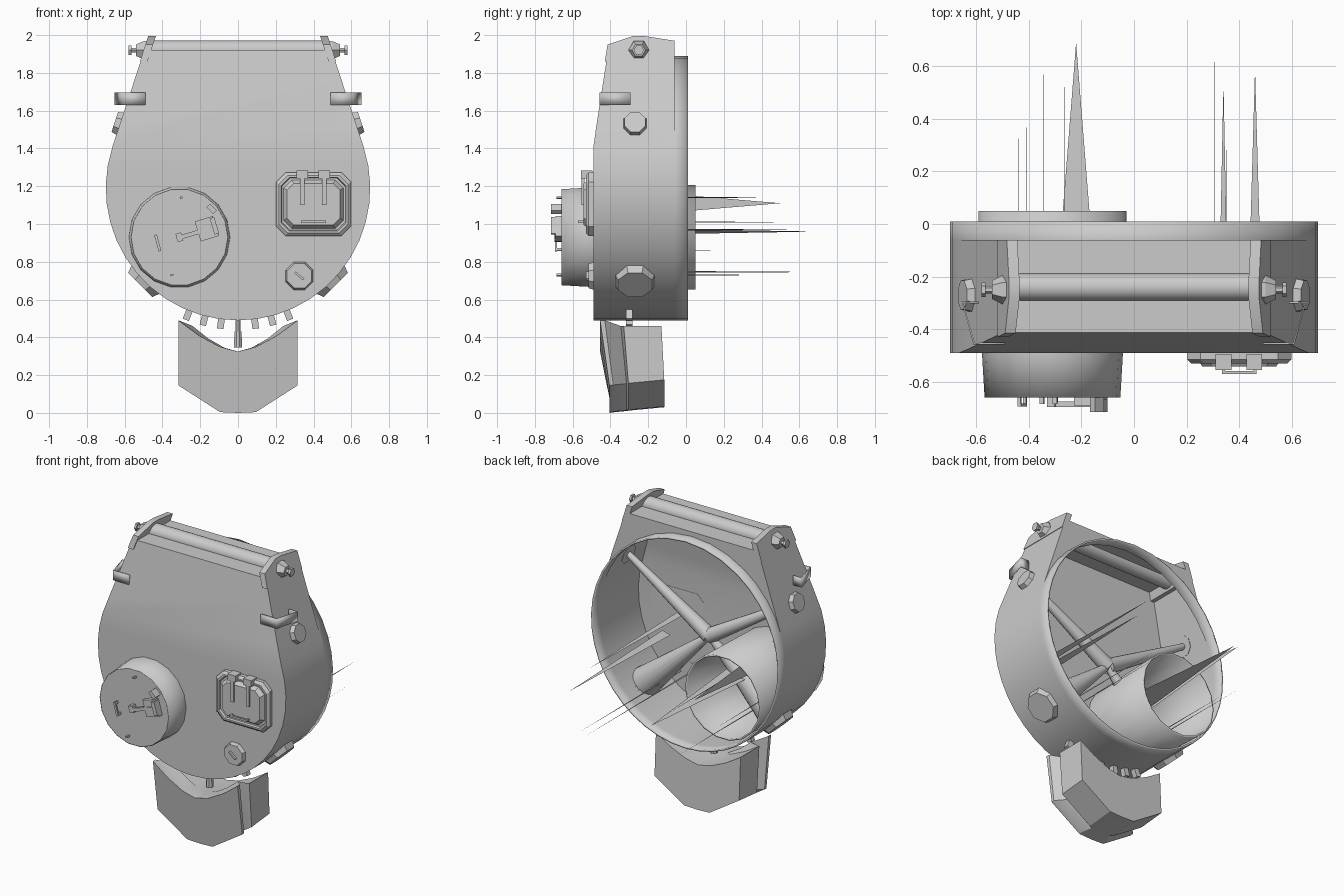
import bpy, bmesh
from math import sin, cos, radians, pi, sqrt, atan2
from mathutils import Vector, Matrix

cube = bpy.data.objects.get("Cube")
if cube:
    bpy.data.objects.remove(cube, do_unlink=True)

parts = []


def finish(name, bm, fix=True):
    if fix:
        bmesh.ops.recalc_face_normals(bm, faces=bm.faces)
    me = bpy.data.meshes.new(name)
    bm.to_mesh(me)
    bm.free()
    ob = bpy.data.objects.new(name, me)
    bpy.context.collection.objects.link(ob)
    parts.append(ob)
    return ob


def loft(name, loops, caps=True):
    """Skin a row of matching closed loops."""
    bm = bmesh.new()
    rows = [[bm.verts.new(p) for p in loop] for loop in loops]
    for a, b in zip(rows, rows[1:]):
        for i in range(len(a)):
            j = (i + 1) % len(a)
            bm.faces.new((a[i], a[j], b[j], b[i]))
    if caps:
        bm.faces.new(rows[0])
        bm.faces.new(rows[-1])
    return finish(name, bm)


def rod(name, a, b, ra, rb, n=16, caps=True):
    """Round or faceted bar between two points."""
    a, b = Vector(a), Vector(b)
    m = Matrix.Translation((a + b) / 2) @ (b - a).to_track_quat('Z', 'Y').to_matrix().to_4x4()
    bm = bmesh.new()
    bmesh.ops.create_cone(bm, cap_ends=caps, segments=n, radius1=ra, radius2=rb,
                          depth=(b - a).length, matrix=m @ Matrix.Rotation(pi / n, 4, 'Z'))
    return finish(name, bm)


def box(name, c, size, tilt=0):
    """Block tilted about the y axis."""
    bm = bmesh.new()
    m = Matrix.Translation(c) @ Matrix.Rotation(radians(-tilt), 4, 'Y') @ Matrix.Diagonal((*size, 1))
    bmesh.ops.create_cube(bm, size=1, matrix=m)
    return finish(name, bm)


def solidify(ob, t):
    mod = ob.modifiers.new("thickness", 'SOLIDIFY')
    mod.thickness = t
    mod.offset = -1


# Housing: round below, two tangent flanks and a flat roof above
R, CZ, ROOF = 0.70, 1.19, 0.73
T = radians(18.3)


def flank(h):
    return (R - h * sin(T)) / cos(T)


corner = atan2(ROOF, flank(ROOF))


def span(a, b, n):
    return [a + (b - a) * i / n for i in range(n)]


angles = (span(T, corner, 4) + span(corner, pi - corner, 6)
          + span(pi - corner, pi - T, 4) + span(pi - T, 2 * pi + T, 26))


def reach(a):
    if sin(a) < sin(T) + 0.001:
        return R
    b = a if a < pi / 2 else pi - a
    return min(R / cos(b - T), ROOF / sin(b))


def slope(z):
    return -0.49 + max(0, z - 1.42) * 0.155


outer = [(reach(a) * cos(a), CZ + reach(a) * sin(a)) for a in angles]
circle = [(R * cos(a), CZ + R * sin(a)) for a in angles]
bm = bmesh.new()
rows = [[bm.verts.new((x, slope(z), z)) for x, z in outer],
        [bm.verts.new((x, -0.06, z)) for x, z in outer],
        [bm.verts.new((x, -0.06, z)) for x, z in circle],
        [bm.verts.new((x, 0.01, z)) for x, z in circle]]
for p, q in zip(rows, rows[1:]):
    for i in range(len(p)):
        j = (i + 1) % len(p)
        bm.faces.new((p[i], p[j], q[j], q[i]))
bm.faces.new(rows[0][:15])
bm.faces.new(rows[0][14:] + rows[0][:1])
bmesh.ops.remove_doubles(bm, verts=bm.verts, dist=0.0005)
solidify(finish("housing", bm), 0.012)

# Roof roller
rod("roof_roller", (-0.47, -0.24, 1.92), (0.47, -0.24, 1.92), 0.052, 0.052, 20)

for s, side in ((1, "left"), (-1, "right")):
    # Cheek plate rising over the roof
    cheek = [(-0.43, 1.86), (-0.415, 1.95), (-0.28, 1.995), (-0.22, 1.995), (-0.06, 1.97), (-0.06, 1.86)]
    loft(side + "_cheek", [[(s * (flank(z - CZ) + d), y, z) for y, z in cheek] for d in (0.004, -0.036)])

    # Roller end bolt
    for k, (xa, xb, ra, rb) in enumerate(((0.48, 0.50, 0.055, 0.055), (0.50, 0.54, 0.055, 0.035),
                                          (0.54, 0.57, 0.015, 0.015), (0.565, 0.58, 0.028, 0.028))):
        rod(f"{side}_roller_bolt_{k}", (s * xa, -0.25, 1.92), (s * xb, -0.25, 1.92), ra, rb, 6)

    # Side bracket of bent strip
    path = [(0.49, -0.458), (0.61, -0.458), (0.655, -0.295), (0.59, -0.295)]
    bm = bmesh.new()
    low, high = [[bm.verts.new((s * x, y, z)) for x, y in path] for z in (1.63, 1.695)]
    for i in range(3):
        bm.faces.new((low[i], low[i + 1], high[i + 1], high[i]))
    solidify(finish(side + "_bracket", bm), 0.008)

    # Flank plugs and inner spokes that meet in the middle
    hub = Vector((0, -0.25, 1.15))
    for level, p, tilt, r, inner, outer_r in (("upper", (0.622, 1.53), 18, 0.07, 0.05, 0.02),
                                              ("lower", (0.495, 0.70), -45, 0.115, 0.02, 0.10)):
        base = Vector((s * p[0], -0.27, p[1]))
        n = Vector((s * cos(radians(tilt)), 0, sin(radians(tilt))))
        rod(f"{side}_{level}_plug", base - n * 0.01, base + n * 0.032, r, r * 0.85, 8)
        rod(f"{side}_{level}_spoke", hub, base, inner, outer_r, 16)

# Drum through the front plate, open at the rear
DX, DZ = -0.31, 0.93


def ring(r, y, n=18):
    return [(DX + r * cos(2 * pi * i / n), y, DZ + r * sin(2 * pi * i / n)) for i in range(n)]


solidify(loft("drum", [ring(0.258, -0.66), ring(0.268, -0.49), ring(0.282, 0.05)], False), 0.012)
loft("drum_lid", [ring(0.256, -0.66), ring(0.256, -0.645)])

# Drum latch, grip and studs
box("latch_bar", (-0.22, -0.685, 0.955), (0.22, 0.02, 0.022), 17)
box("latch_pivot", (-0.31, -0.675, 0.93), (0.03, 0.04, 0.045), 17)
box("latch_plate", (-0.165, -0.675, 0.975), (0.10, 0.03, 0.11), 17)
box("latch_hook", (-0.14, -0.685, 1.08), (0.05, 0.06, 0.025), -45)
box("latch_tab", (-0.125, -0.69, 0.99), (0.025, 0.05, 0.09), 17)
box("drum_grip", (-0.425, -0.688, 0.90), (0.014, 0.012, 0.09), 15)
for dx, dz in ((0.011, -0.035), (-0.011, 0.035)):
    box("drum_grip_post", (-0.425 + dx, -0.67, 0.90 + dz), (0.012, 0.035, 0.014), 15)
for z in (0.73, 1.14):
    box("drum_stud", (-0.30 - (z < 1) * 0.05, -0.67, z), (0.016, 0.03, 0.01), 15)


# Front hatch with raised frame
def octagon(w, h, c, y):
    quarter = [(w, h - c), (w - c, h)]
    pts = quarter + [(-x, z) for x, z in quarter[::-1]]
    pts += [(-x, -z) for x, z in pts]
    return [(0.40 + x, y, 1.105 + z) for x, z in pts]


loft("hatch", [octagon(0.198, 0.168, 0.05, -0.48), octagon(0.198, 0.168, 0.05, -0.515),
               octagon(0.182, 0.152, 0.046, -0.53), octagon(0.172, 0.142, 0.044, -0.53),
               octagon(0.168, 0.138, 0.044, -0.515), octagon(0.158, 0.128, 0.042, -0.515),
               octagon(0.140, 0.110, 0.036, -0.542)])
for x in (0.34, 0.457):
    box("hatch_strap", (x, -0.545, 1.18), (0.024, 0.014, 0.16))
    box("hatch_hinge", (x, -0.525, 1.262), (0.06, 0.06, 0.042))
box("hatch_grip", (0.40, -0.565, 1.012), (0.13, 0.012, 0.012))
for x in (0.34, 0.46):
    box("hatch_grip_post", (x, -0.55, 1.012), (0.012, 0.04, 0.012))

# Small front plug with a bar
rod("front_plug", (0.325, -0.48, 0.725), (0.325, -0.515, 0.725), 0.083, 0.07, 8)
box("front_plug_bar", (0.325, -0.522, 0.725), (0.06, 0.014, 0.012), -40)

# Chin block: notched sides, arched underside, saddle on top
edge = [-1, -0.66, -0.3, 0, 0.3, 0.66, 1]


def chin(w, y, shift, lift, top):
    under = [(t * w, y + shift, lift + 0.145 * max(0, abs(t) - 0.28) / 0.72) for t in edge]
    over = [(t * w, y, 0.325 + (top - 0.325) * abs(t) ** 1.6) for t in edge[::-1]]
    return under + over


loft("chin_block", [chin(0.315, -0.455, 0.05, 0.0, 0.49), chin(0.315, -0.43, 0.045, 0.003, 0.49),
                    chin(0.24, -0.345, 0.03, 0.01, 0.46), chin(0.315, -0.33, 0.025, 0.012, 0.46),
                    chin(0.315, -0.13, 0.015, 0.03, 0.46)])

# Radial pegs under the housing, with a longer centre pin
for k in (-3, -2, -1, 1, 2, 3):
    a = radians(-90 + k * 7.2)
    box("peg", (0.72 * cos(a), -0.30, CZ + 0.72 * sin(a)), (0.035, 0.035, 0.06), k * 7.2)
rod("centre_pin", (0, -0.30, 0.42), (0, -0.30, 0.50), 0.015, 0.015, 8)
rod("centre_pin_tip", (0, -0.30, 0.345), (0, -0.30, 0.43), 0.024, 0.02, 8)

# Long flat splinters leaving the open rear: x, tip y, tip z, half width across, half width up
splinters = [(-0.22, 0.69, 0.96, 0.09, 0.02), (-0.44, 0.33, 0.86, 0.002, 0.004),
             (-0.41, 0.50, 1.11, 0.003, 0.08), (-0.345, 0.59, 0.75, 0.002, 0.004),
             (-0.265, 0.59, 1.01, 0.002, 0.006), (0.305, 0.64, 0.73, 0.002, 0.004),
             (0.34, 0.54, 1.14, 0.02, 0.006), (0.35, 0.64, 0.745, 0.002, 0.005),
             (0.46, 0.59, 0.97, 0.03, 0.008)]
for x, y, z, w, h in splinters:
    bm = bmesh.new()
    bm.faces.new([bm.verts.new(p) for p in ((x - w, -0.45, z - h), (x + w, -0.45, z + h), (x, y, z))])
    finish("splinter", bm, False)

# Smooth the curved skins, keep the corners crisp
bpy.ops.object.select_all(action='DESELECT')
for ob in parts:
    ob.select_set(True)
bpy.context.view_layer.objects.active = parts[0]
bpy.ops.object.shade_smooth_by_angle(angle=radians(28))
